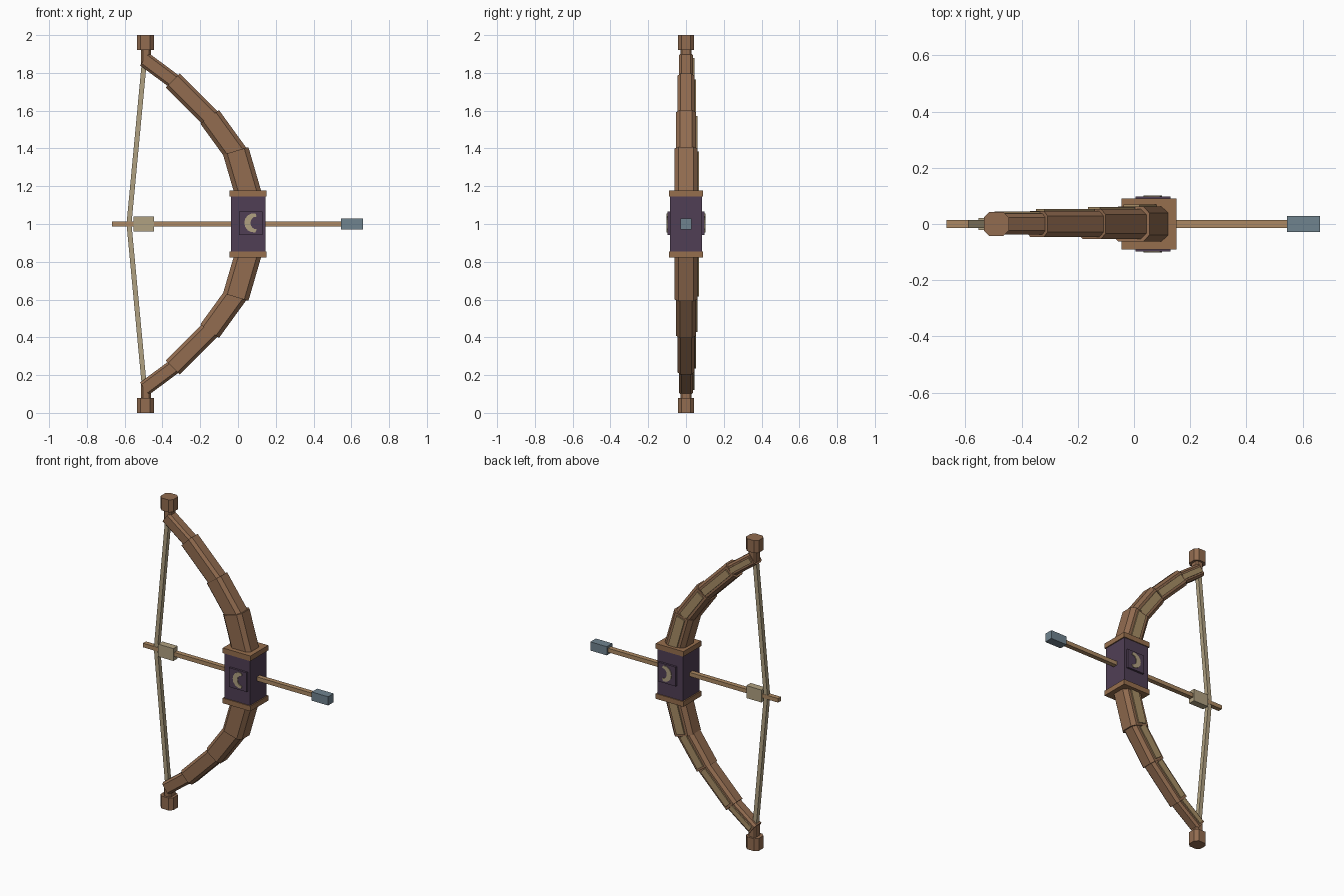
import bpy, bmesh, math
from mathutils import Vector, Matrix

if "Cube" in bpy.data.objects:
    bpy.data.objects.remove(bpy.data.objects["Cube"])


def material(name, r, g, b):
    lin = [(c / 255 / 12.92) if c < 11 else ((c / 255 + 0.055) / 1.055) ** 2.4 for c in (r, g, b)]
    m = bpy.data.materials.new(name)
    m.diffuse_color = (*lin, 1)
    m.use_nodes = True
    m.node_tree.nodes["Principled BSDF"].inputs["Base Color"].default_value = m.diffuse_color
    return m


BROWN = material("limb brown", 146, 108, 80)
TRIM = material("trim brown", 150, 110, 77)
TAN = material("inlay tan", 168, 142, 102)
SHAFT = material("shaft wood", 172, 137, 99)
CREAM = material("string cream", 176, 161, 129)
PURPLE = material("grip purple", 80, 63, 85)
STEEL = material("head steel", 112, 131, 143)


def finish(bm, name, mat):
    bmesh.ops.recalc_face_normals(bm, faces=bm.faces)
    me = bpy.data.meshes.new(name)
    bm.to_mesh(me)
    bm.free()
    me.materials.append(mat)
    ob = bpy.data.objects.new(name, me)
    bpy.context.collection.objects.link(ob)
    return ob


def extrude(name, pts, vec, mat):
    """Close a planar outline and extrude it along vec."""
    bm = bmesh.new()
    face = bm.faces.new([bm.verts.new(p) for p in pts])
    ext = bmesh.ops.extrude_face_region(bm, geom=[face])
    bmesh.ops.translate(bm, vec=vec, verts=[v for v in ext["geom"] if isinstance(v, bmesh.types.BMVert)])
    return finish(bm, name, mat)


def box(name, x, y, z, mat):
    pts = [(x[0], y[0], z[0]), (x[1], y[0], z[0]), (x[1], y[1], z[0]), (x[0], y[1], z[0])]
    return extrude(name, pts, (0, 0, z[1] - z[0]), mat)


def beam(name, a, b, hw, hy, mat, chamfer=0.0, y0=0.0):
    """Prism between two (x, z) points; half width hw in the xz plane, half depth hy in y."""
    a, b = Vector((a[0], y0, a[1])), Vector((b[0], y0, b[1]))
    d = (b - a).normalized()
    side = Vector((d.z, 0, -d.x))
    up = Vector((0, 1, 0))
    c = chamfer
    if c:
        prof = [(hw, hy - c), (hw - c, hy), (c - hw, hy), (-hw, hy - c),
                (-hw, c - hy), (c - hw, -hy), (hw - c, -hy), (hw, c - hy)]
    else:
        prof = [(hw, hy), (-hw, hy), (-hw, -hy), (hw, -hy)]
    return extrude(name, [a + side * u + up * v for u, v in prof], b - a, mat)


# Limbs: start, end, half width, half depth, chamfer
SEGMENTS = [
    ((0.06, 1.14), (-0.012, 1.387), 0.070, 0.062, 0.023),
    ((0.0, 1.36), (-0.15, 1.567), 0.061, 0.053, 0.020),
    ((-0.13, 1.545), (-0.345, 1.76), 0.052, 0.046, 0.017),
    ((-0.325, 1.745), (-0.495, 1.872), 0.040, 0.037, 0.013),
    ((-0.487, 1.84), (-0.487, 1.94), 0.026, 0.030, 0.009),
]

for label, s in (("upper", 1), ("lower", -1)):
    def at(p):
        return (p[0], 1 + s * (p[1] - 1))

    for i, (a, b, hw, hy, c) in enumerate(SEGMENTS):
        beam(f"{label}_limb_{i + 1}", at(a), at(b), hw, hy, BROWN, c)
        # Raised inlay strip along the back of the limb
        if i < 4:
            a2, b2 = Vector(a).lerp(Vector(b), 0.12), Vector(a).lerp(Vector(b), 0.95)
            beam(f"{label}_back_inlay_{i + 1}", at(a2), at(b2), hw * 0.42, 0.008, TAN, 0, hy)
    beam(f"{label}_tip", at((-0.49, 1.92)), at((-0.49, 2.0)), 0.045, 0.043, BROWN, 0.020)
    beam(f"{label}_string", at((-0.577, 1.0)), at((-0.496, 1.86)), 0.013, 0.014, CREAM)
    # Trim collar at the end of the grip
    z = sorted((1 + s * 0.145, 1 + s * 0.178))
    box(f"{label}_grip_collar", (-0.045, 0.152), (-0.091, 0.091), z, TRIM)

# Grip with a raised plate and crescent on both sides
box("grip", (-0.037, 0.145), (-0.085, 0.085), (0.85, 1.15), PURPLE)
for label, s in (("front", -1), ("back", 1)):
    box(f"{label}_plate", (0.005, 0.13), sorted((s * 0.08, s * 0.098)), (0.943, 1.067), PURPLE)
    n = 8
    angles = [math.radians(80 + 200 * k / n) for k in range(n + 1)]
    outer = [(0.084 + 0.051 * math.cos(t), s * 0.096, 1.006 + 0.051 * math.sin(t)) for t in angles]
    inner = [(0.094 + 0.028 * math.cos(t), s * 0.096, 1.006 + 0.033 * math.sin(t)) for t in reversed(angles)]
    extrude(f"{label}_crescent", outer + inner, (0, s * 0.006, 0), CREAM)

# Arrow
box("arrow_shaft", (-0.667, 0.56), (-0.015, 0.015), (0.987, 1.013), SHAFT)
box("arrow_head", (0.545, 0.662), (-0.028, 0.028), (0.972, 1.028), STEEL)
box("arrow_fletching", (-0.553, -0.445), (-0.022, 0.022), (0.96, 1.04), CREAM)
